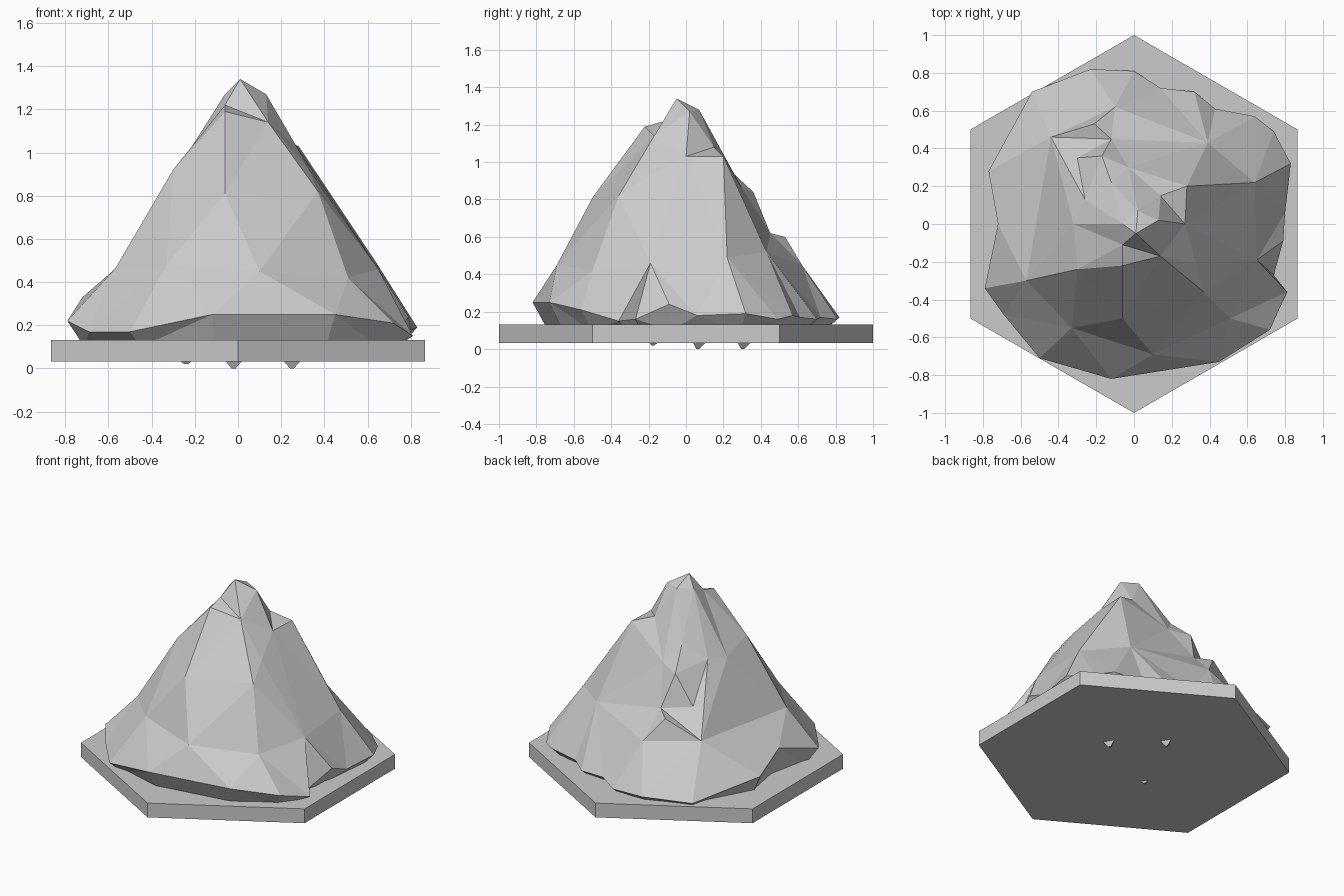
import bpy
import bmesh
from mathutils import Vector
from mathutils.geometry import delaunay_2d_cdt

default_cube = bpy.data.objects.get("Cube")
if default_cube:
    bpy.data.objects.remove(default_cube, do_unlink=True)


def make_material(name, colour):
    material = bpy.data.materials.new(name)
    material.use_nodes = True
    material.diffuse_color = colour
    shader = next(n for n in material.node_tree.nodes if n.type == "BSDF_PRINCIPLED")
    shader.inputs["Base Color"].default_value = colour
    return material


stone_grey = make_material("stone grey", (0.6, 0.6, 0.6, 1))


def finish_object(name, bm):
    """Turn a bmesh into a flat shaded object with outward normals."""
    bmesh.ops.recalc_face_normals(bm, faces=bm.faces)
    mesh = bpy.data.meshes.new(name)
    bm.to_mesh(mesh)
    bm.free()
    mesh.materials.append(stone_grey)
    part = bpy.data.objects.new(name, mesh)
    bpy.context.scene.collection.objects.link(part)
    return part


def add_cone(name, sides, bottom_radius, top_radius, base, top, x=0, y=0):
    """Prism or spike with a given number of sides between two heights."""
    bm = bmesh.new()
    bmesh.ops.create_cone(bm, cap_ends=True, segments=sides,
                          radius1=bottom_radius, radius2=top_radius, depth=top - base)
    part = finish_object(name, bm)
    part.location = (x, y, (base + top) / 2)


def build_rock(name, foot, ridges, tuck, floor):
    """Stretch a faceted skin over the ridges and fold its foot underneath."""
    points = [Vector(p) for p in foot]
    outline = list(range(len(foot)))
    creases = []
    for ridge in ridges:
        start = len(points)
        points += [Vector(p) for p in ridge]
        creases += [(i, i + 1) for i in range(start, len(points) - 1)]
    verts, _, faces, origins, _, _ = delaunay_2d_cdt(
        [p.xy for p in points], creases, [outline], 1, 0.0001)

    bm = bmesh.new()
    skin = []
    for flat, origin in zip(verts, origins):
        height = points[origin[0]].z if origin else floor
        skin.append(bm.verts.new((flat.x, flat.y, height)))
    for face in faces:
        bm.faces.new([skin[i] for i in face])

    # Undercut foot
    rim = [e for e in bm.edges if e.is_boundary]
    folded = bmesh.ops.extrude_edge_only(bm, edges=rim)["geom"]
    for vert in folded:
        if isinstance(vert, bmesh.types.BMVert):
            vert.co = (vert.co.x * tuck, vert.co.y * tuck, floor)
    lower_rim = [e for e in bm.edges if e.is_boundary]
    bmesh.ops.triangle_fill(bm, edges=lower_rim, use_beauty=True)
    bmesh.ops.triangulate(bm, faces=bm.faces)
    finish_object(name, bm)


# Corners shared by several ridges
peak = (.01, -.05, 1.34)
front_lip = (-.06, -.11, 1.22)
front_brow = (.14, -.17, 1.14)
cliff_top = (.28, .2, 1.03)
cliff_foot = (.64, .22, .49)
cliff_toe = (.83, .32, .19)
shoulder = (-.3, -.24, .92)
side_knee = (-.57, -.3, .46)
back_knee = (-.44, .46, .48)
back_step = (-.1, .62, .45)
back_ledge = (-.12, .45, .62)
back_spur = (.39, .43, .52)
back_notch = (-.03, .3, .86)
front_spur = (.37, -.36, .82)
front_knee = (.51, -.5, .42)
crag = (.65, -.19, .46)
crag_toe = (.81, -.36, .15)
crag_gully = (.74, -.27, .16)

# Outline of the foot, counter-clockwise from the +x side
foot = [
    (.79, -.09, .24), (.8, .06, .18), cliff_toe, (.74, .49, .16), (.64, .57, .18),
    (.43, .61, .17), (.32, .7, .16), (.14, .72, .17), (0, .81, .16),
    (-.23, .82, .17), (-.54, .7, .16), (-.77, .28, .25), (-.72, 0, .33),
    (-.79, -.34, .22), (-.69, -.48, .17), (-.5, -.71, .17), (-.12, -.82, .25),
    (.45, -.73, .25), (.72, -.56, .21), crag_toe, crag_gully,
]

ridges = [
    # Summit and front face
    [peak, front_lip, (-.06, -.22, 1.19), (-.06, -.5, .81)],
    [(-.06, 0, 1.27), front_lip, front_brow],
    [peak, front_brow, (.33, -.21, .92), front_spur, front_knee],
    [side_knee, (-.33, -.55, .48), (.1, -.69, .45), front_knee],
    # Steep cliff
    [peak, (.13, .02, 1.27), (.27, 0, 1.03), cliff_top, cliff_foot, cliff_toe],
    [peak, (.02, .07, 1.28), (.14, .15, 1.08), cliff_top],
    # Low crag
    [front_knee, crag, crag_toe],
    [cliff_foot, crag, crag_gully],
    # Stepped back
    [cliff_top, back_spur, back_step, back_knee, side_knee, shoulder],
    [back_notch, back_spur, back_ledge, back_knee],
    [back_ledge, (-.21, .53, .6), back_knee],
    [back_ledge, (-.3, .35, .64), (-.17, .36, .84), (-.26, .13, .88),
     (-.12, .22, .97), back_notch],
    [(-.32, 0, .86), shoulder],
]

build_rock("mountain", foot, ridges, tuck=.9, floor=.1)

# Hexagonal base plate with corners to front and back
add_cone("base_plate", 6, 1, 1, .033, .133)

# Small rock tips showing through the underside
for number, (x, y, tip) in enumerate([(-.24, -.18, .02), (-.02, .3, 0), (.25, .06, 0)]):
    add_cone(f"rock_tip_{number + 1}", 3, .01, .09, tip, .08, x, y)
